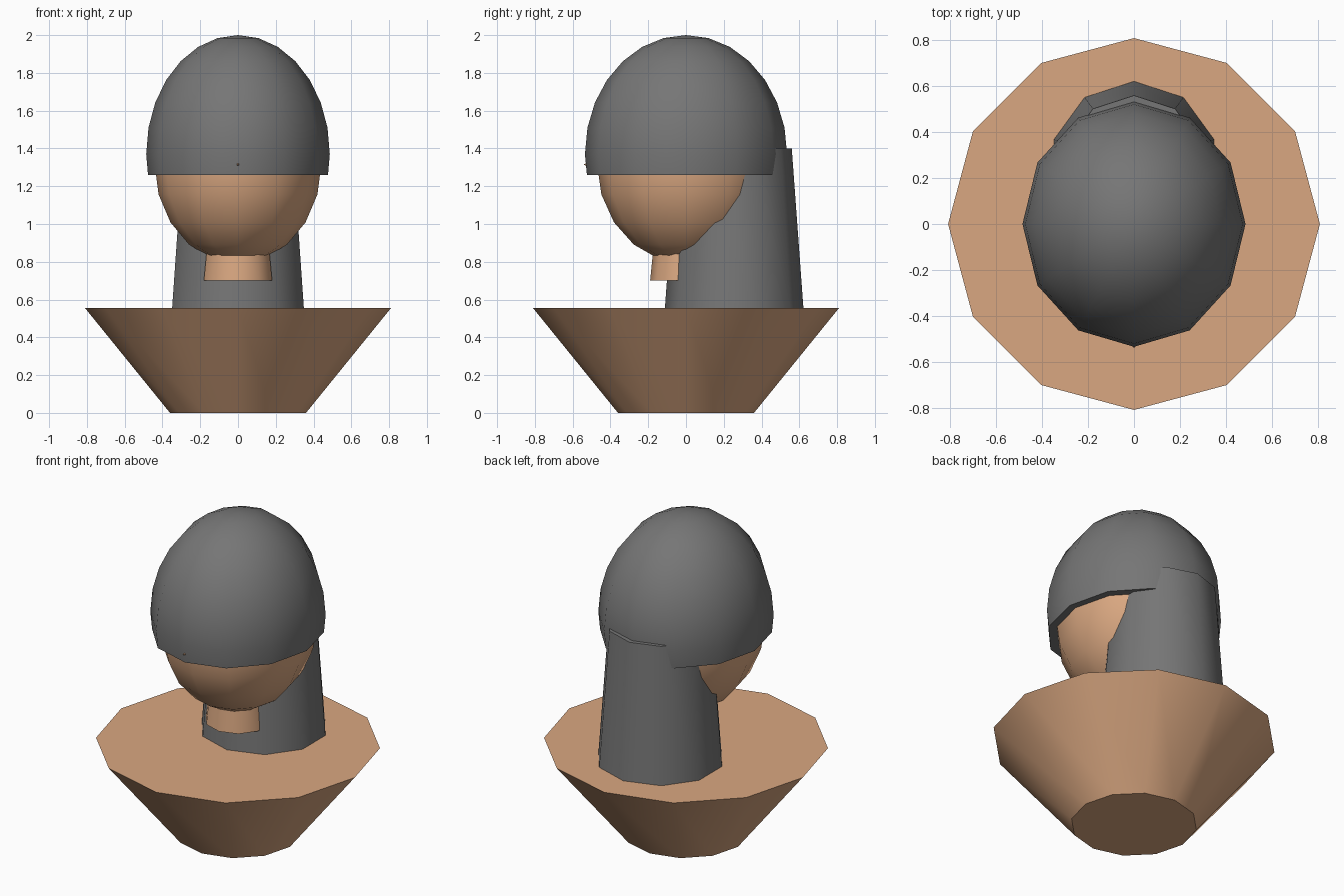
import bpy, bmesh, math
from mathutils import Matrix

if "Cube" in bpy.data.objects:
    bpy.data.objects.remove(bpy.data.objects["Cube"])


def material(name, rgb):
    m = bpy.data.materials.new(name)
    m.diffuse_color = (*rgb, 1)
    m.use_nodes = True
    m.node_tree.nodes["Principled BSDF"].inputs["Base Color"].default_value = m.diffuse_color
    return m


skin = material("skin", (0.70, 0.39, 0.22))
grey = material("grey hair", (0.18, 0.18, 0.18))


def finish(bm, name, mat):
    bmesh.ops.recalc_face_normals(bm, faces=bm.faces)
    me = bpy.data.meshes.new(name)
    bm.to_mesh(me)
    bm.free()
    me.materials.append(mat)
    ob = bpy.data.objects.new(name, me)
    bpy.context.collection.objects.link(ob)
    bpy.ops.object.select_all(action='DESELECT')
    ob.select_set(True)
    bpy.context.view_layer.objects.active = ob
    bpy.ops.object.shade_smooth_by_angle(angle=math.radians(45))
    return ob


def frustum(name, mat, sides, r0, r1, z0, z1, y=0):
    bm = bmesh.new()
    bmesh.ops.create_cone(bm, cap_ends=True, segments=sides, radius1=r0, radius2=r1,
                          depth=z1 - z0, matrix=Matrix.Translation((0, y, (z0 + z1) / 2)))
    return finish(bm, name, mat)


def ellipsoid(name, mat, segs, rings, size, z, cut=None):
    bm = bmesh.new()
    bmesh.ops.create_uvsphere(bm, u_segments=segs, v_segments=rings, radius=1,
                              matrix=Matrix.Translation((0, 0, z)) @ Matrix.Diagonal((*size, 1)))
    if cut is not None:
        # slice off everything below the cut height and close the opening
        bmesh.ops.bisect_plane(bm, geom=bm.verts[:] + bm.edges[:] + bm.faces[:],
                               plane_co=(0, 0, cut), plane_no=(0, 0, 1), clear_inner=True)
        bmesh.ops.holes_fill(bm, edges=[e for e in bm.edges if e.is_boundary], sides=0)
    return finish(bm, name, mat)


# shoulders and neck
frustum("bust", skin, 12, 0.36, 0.81, 0, 0.555)
frustum("neck", skin, 10, 0.19, 0.165, 0.70, 0.95)

# head and hair cap
ellipsoid("head", skin, 12, 10, (0.442, 0.471, 0.53), 1.32)
ellipsoid("hair_cap", grey, 12, 14, (0.486, 0.535, 0.63), 1.37, cut=1.26)

# long hair hanging behind the head
frustum("back_hair", grey, 10, 0.367, 0.305, 0.55, 1.40, y=0.255)

# nose: small cone whose tip just pokes through the cap
bm = bmesh.new()
bmesh.ops.create_cone(bm, cap_ends=True, segments=6, radius1=0.05, radius2=0, depth=0.12,
                      matrix=Matrix.Translation((0, -0.484, 1.315)) @ Matrix.Rotation(math.pi / 2, 4, 'X'))
finish(bm, "nose", skin)
